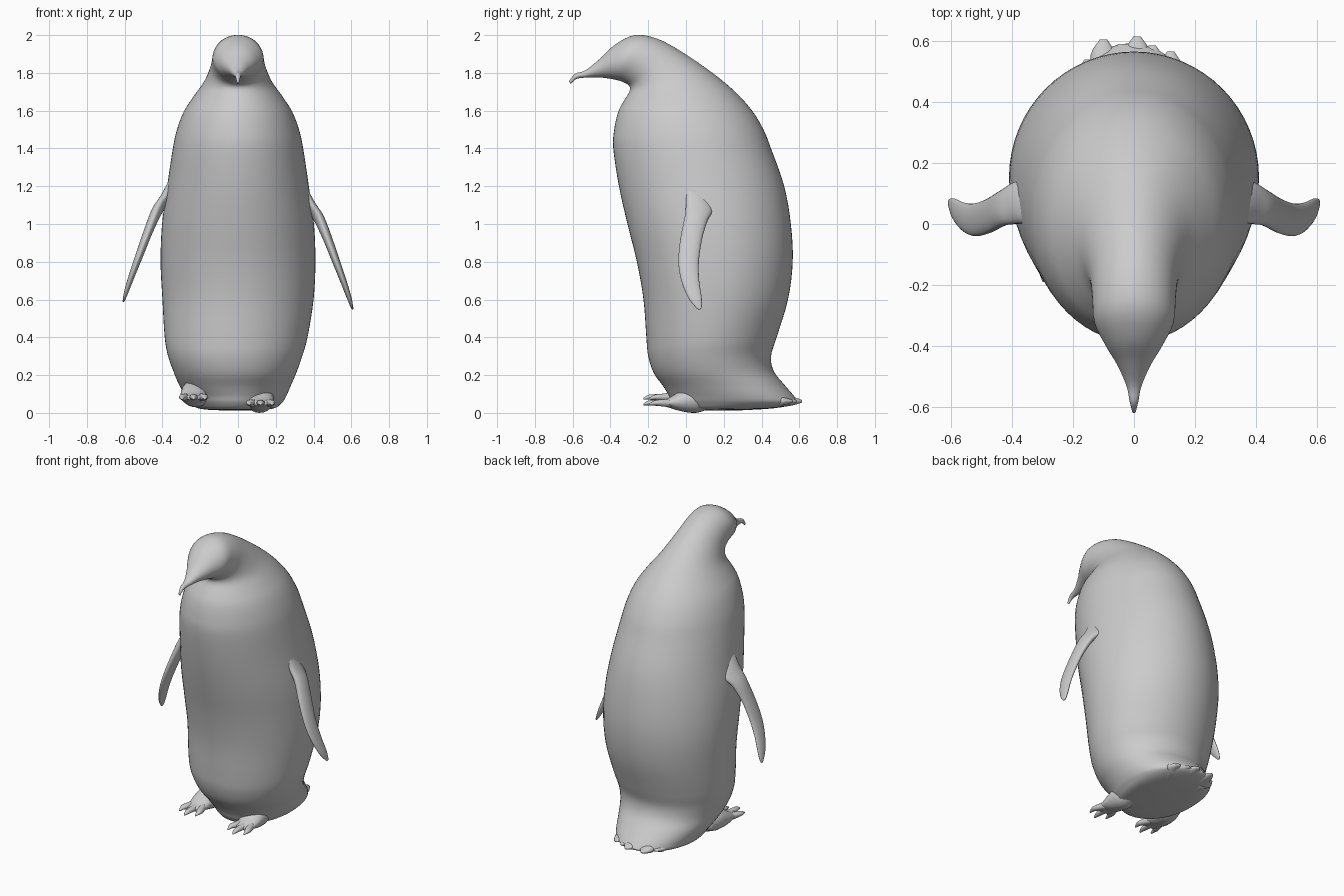
import bpy, bmesh, math


def catmull(a, b, c, d, t):
    return 0.5 * (2 * b + (c - a) * t + (2 * a - 5 * b + 4 * c - d) * t * t
                  + (3 * b - a - 3 * c + d) * t ** 3)


def loft(name, rings, sides=32, steps=4):
    """Smooth skin over oval rings: (x, y1, z1, y2, z2, half width in x)."""
    pts = []
    n = len(rings)
    for i in range(n - 1):
        quad = [rings[max(0, min(n - 1, i + k))] for k in (-1, 0, 1, 2)]
        for s in range(steps):
            pts.append([catmull(*v, s / steps) for v in zip(*quad)])
    pts.append(rings[-1])
    bm = bmesh.new()
    loops = []
    for x, y1, z1, y2, z2, w in pts:
        loop = []
        for k in range(sides):
            a = 2 * math.pi * k / sides
            f = (1 - math.cos(a)) / 2
            loop.append(bm.verts.new((x + w * math.sin(a), y1 + (y2 - y1) * f, z1 + (z2 - z1) * f)))
        loops.append(loop)
    for p, q in zip(loops, loops[1:]):
        for k in range(sides):
            m = (k + 1) % sides
            bm.faces.new((p[k], p[m], q[m], q[k]))
    bm.faces.new(loops[0])
    bm.faces.new(loops[-1])
    bmesh.ops.recalc_face_normals(bm, faces=bm.faces)
    mesh = bpy.data.meshes.new(name)
    bm.to_mesh(mesh)
    bm.free()
    for poly in mesh.polygons:
        poly.use_smooth = True
    obj = bpy.data.objects.new(name, mesh)
    bpy.context.collection.objects.link(obj)
    return obj


# Body, neck, head and beak as one skin, from the underside up to the beak tip
loft("body", [
    (-.01, .15, .012, .30, .014, .05),
    (-.01, -.02, .018, .47, .025, .19),
    (-.01, -.07, .05, .585, .05, .24),
    (-.01, -.09, .09, .575, .085, .265),
    (-.015, -.12, .14, .52, .15, .295),
    (-.015, -.17, .21, .465, .22, .325),
    (-.015, -.20, .30, .45, .30, .355),
    (-.01, -.21, .40, .48, .40, .378),
    (0, -.225, .60, .54, .60, .40),
    (0, -.26, .80, .565, .80, .41),
    (0, -.31, 1.0, .555, 1.0, .402),
    (0, -.355, 1.2, .52, 1.2, .375),
    (0, -.385, 1.4, .45, 1.4, .345),
    (0, -.38, 1.5, .41, 1.5, .323),
    (0, -.36, 1.59, .35, 1.60, .287),
    (0, -.33, 1.65, .26, 1.70, .235),
    (0, -.30, 1.70, .14, 1.80, .18),
    (0, -.30, 1.73, -.02, 1.91, .147),
    (0, -.33, 1.75, -.15, 1.98, .137),
    (0, -.37, 1.763, -.27, 2.0, .13),
    (0, -.42, 1.772, -.375, 1.95, .093),
    (0, -.47, 1.776, -.45, 1.88, .056),
    (0, -.53, 1.775, -.53, 1.815, .025),
    (0, -.58, 1.768, -.587, 1.795, .014),
    (0, -.61, 1.742, -.62, 1.755, .006),
], sides=64)

# Tail feathers fanning out behind
for x, tip in ((-.15, .54), (-.10, .605), (-.04, .59), (.01, .615), (.06, .585), (.12, .565)):
    loft("tail_feather", [
        (x * .6, .35, .02, .35, .10, .05),
        (x * .85, .48, .028, .48, .10, .05),
        (x, tip - .05, .04, tip - .05, .085, .042),
        (x, tip, .055, tip, .068, .012),
    ], sides=16)

# Flippers: thin blades hanging outwards, the left one slightly higher
for name, side, lift in (("right_flipper", 1, 0), ("left_flipper", -1, .04)):
    loft(name, [
        (side * x, y1, z + lift, y2, z2 + lift, w) for x, y1, z, y2, z2, w in (
            (.335, .00, 1.24, .10, 1.18, .015),
            (.375, .00, 1.13, .14, 1.08, .035),
            (.425, -.005, 1.05, .115, 1.02, .032),
            (.475, -.03, .92, .085, .92, .026),
            (.52, -.04, .80, .068, .80, .022),
            (.557, -.025, .70, .07, .70, .018),
            (.588, .012, .61, .083, .61, .013),
            (.603, .05, .56, .083, .56, .007),
            (.607, .065, .548, .075, .548, .003))
    ], sides=24)

# Feet: a sloping instep with three toes each
for name, x, up in (("right", .12, 0), ("left", -.235, .03)):
    loft(name + "_foot", [
        (x * .95, .12, .02 + up, .12, .12 + up, .05),
        (x * .95, .05, .0 + up, .05, .15 + up, .075),
        (x, -.03, .01 + up, -.03, .115 + up, .07),
        (x, -.09, .028 + up, -.09, .08 + up, .062),
        (x, -.14, .04 + up, -.14, .062 + up, .055),
    ], sides=24)
    for dx, tip in ((-.06, -.19), (.0, -.225), (.06, -.195)):
        loft(name + "_toe", [
            (x + dx * .6, -.08, .03 + up, -.08, .075 + up, .022),
            (x + dx * .9, -.14, .036 + up, -.14, .07 + up, .022),
            (x + dx, tip + .03, .04 + up, tip + .03, .066 + up, .016),
            (x + dx, tip, .04 + up, tip, .05 + up, .005),
        ], sides=12)
